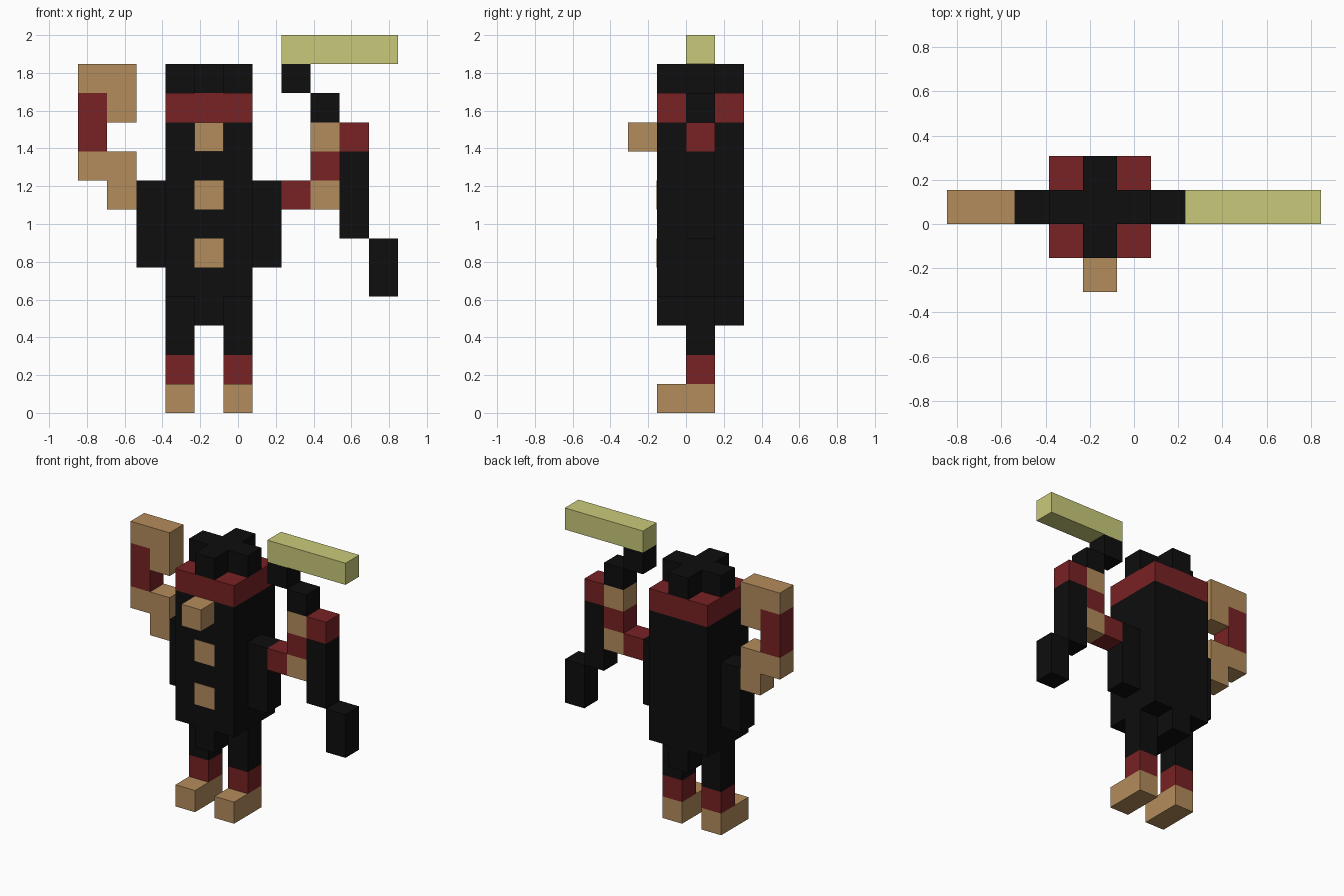
import bpy

if "Cube" in bpy.data.objects:
    bpy.data.objects.remove(bpy.data.objects["Cube"])

U = 2 / 13                      # size of one cube unit
ORIGIN = (-5.5 * U, -2 * U, 0)  # grid corner


def material(name, rgb):
    m = bpy.data.materials.new(name)
    m.diffuse_color = (*rgb, 1)
    m.use_nodes = True
    m.node_tree.nodes["Principled BSDF"].inputs["Base Color"].default_value = m.diffuse_color
    return m


BLACK = material("black", (0.0044, 0.0044, 0.0044))
RED = material("dark red", (0.188, 0.016, 0.018))
TAN = material("tan", (0.456, 0.262, 0.107))
YELLOW = material("pale yellow", (0.584, 0.591, 0.195))


def block(name, mat, x, y, z):
    """Box spanning grid ranges (start, end) along each axis."""
    lo, hi = zip(x, y, z)
    size = [(b - a) * U for a, b in zip(lo, hi)]
    centre = [o + (a + b) / 2 * U for o, a, b in zip(ORIGIN, lo, hi)]
    bpy.ops.mesh.primitive_cube_add(size=1, location=centre)
    ob = bpy.context.object
    ob.name = name
    ob.scale = size
    bpy.ops.object.transform_apply(location=False, rotation=False, scale=True)
    ob.data.materials.append(mat)


MID = (2, 3)  # depth slice shared by the limbs

# torso, with narrow side panels and a cross-shaped underside
block("torso", BLACK, (3, 6), (1, 4), (4, 10))
block("side_panel_left", BLACK, (2, 3), MID, (5, 8))
block("side_panel_right", BLACK, (6, 7), MID, (5, 8))

# cross shapes below the torso and on top of the head
for name, z in (("hip", 3), ("crown", 11)):
    block(name + "_lengthwise", BLACK, (4, 5), (1, 4), (z, z + 1))
    block(name + "_left", BLACK, (3, 4), MID, (z, z + 1))
    block(name + "_right", BLACK, (5, 6), MID, (z, z + 1))

# head band, nose and flat buttons
block("head_band", RED, (3, 6), (1, 4), (10, 11))
block("nose", TAN, (4, 5), (0, 1), (9, 10))
for z in (5, 7):
    block("button", TAN, (4, 5), (0.98, 1), (z, z + 1))

# legs with red cuffs and forward feet
for side, x in (("left", 3), ("right", 5)):
    block("leg_" + side, BLACK, (x, x + 1), MID, (2, 3))
    block("cuff_" + side, RED, (x, x + 1), MID, (1, 2))
    block("foot_" + side, TAN, (x, x + 1), (1, 3), (0, 1))

# raised arm on the left, then the opposite arm holding a stepped bow and bar
for name, mat, x, z in (
    ("left_shoulder", TAN, (1, 2), (7, 8)),
    ("left_elbow", TAN, (0, 2), (8, 9)),
    ("left_forearm", RED, (0, 1), (9, 11)),
    ("left_hand", TAN, (0, 2), (11, 12)),
    ("left_fingers", TAN, (1, 2), (10, 11)),
    ("right_shoulder", RED, (7, 8), (7, 8)),
    ("right_elbow", TAN, (8, 9), (7, 8)),
    ("right_forearm", RED, (8, 9), (8, 9)),
    ("right_hand", TAN, (8, 9), (9, 10)),
    ("handle_grip", RED, (9, 10), (9, 10)),
    ("handle_middle", BLACK, (9, 10), (6, 9)),
    ("handle_end", BLACK, (10, 11), (4, 6)),
    ("handle_upper", BLACK, (8, 9), (10, 11)),
    ("handle_top", BLACK, (7, 8), (11, 12)),
    ("top_bar", YELLOW, (7, 11), (12, 13)),
):
    block(name, mat, x, MID, z)
